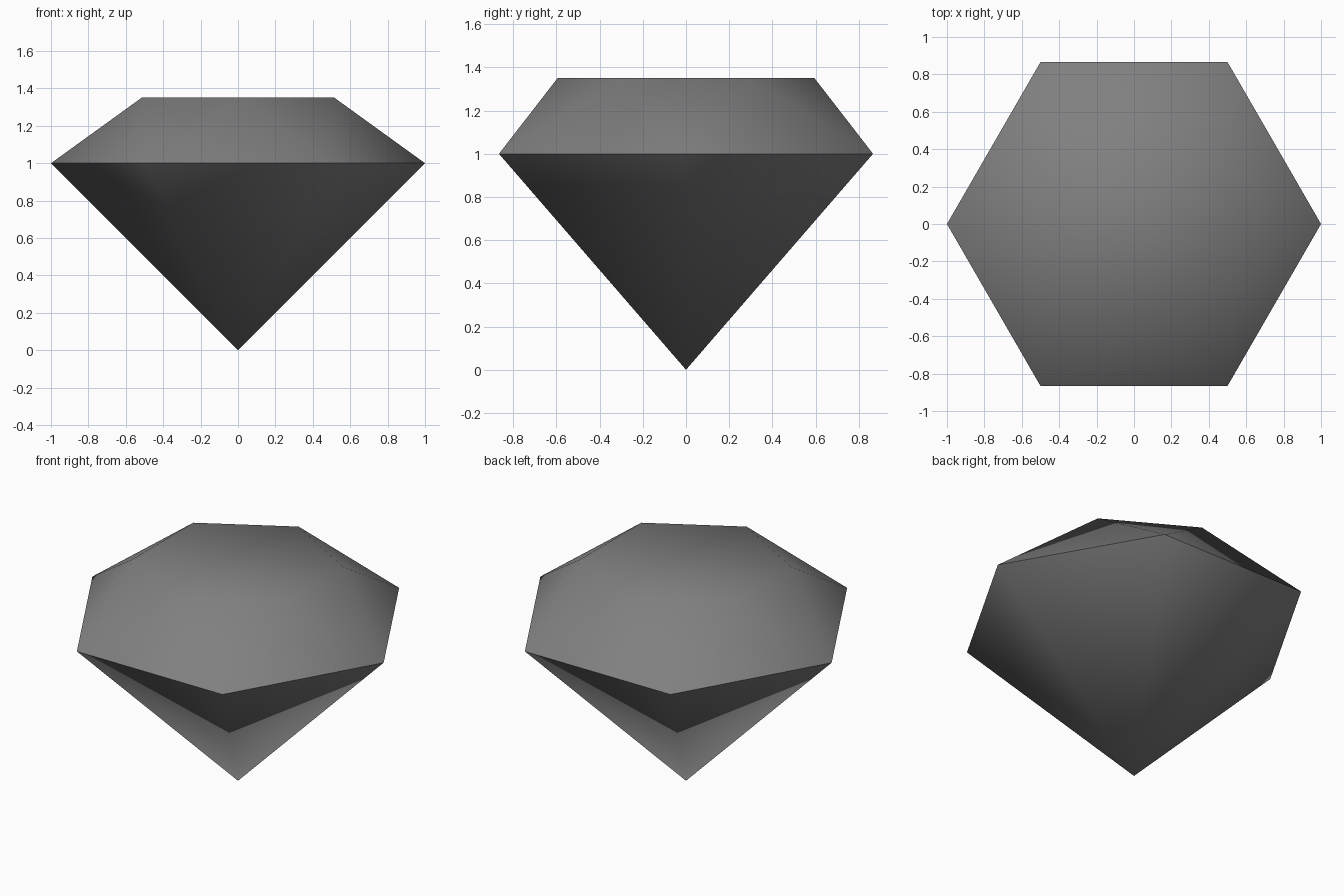
import bpy
import bmesh
from math import cos, sin, pi, radians

old = bpy.data.objects.get("Cube")
if old:
    bpy.data.objects.remove(old, do_unlink=True)

SIDES = 6
GIRDLE_RADIUS, GIRDLE_Z = 1.0, 1.0
TABLE_RADIUS, TABLE_Z = 0.595, 1.35


def make_material(name, color):
    mat = bpy.data.materials.new(name)
    mat.use_nodes = True
    mat.diffuse_color = color
    mat.node_tree.nodes["Principled BSDF"].inputs["Base Color"].default_value = color
    return mat


def ring(bm, radius, z, turn):
    """Regular ring of vertices, turned by a fraction of one side."""
    angles = [2 * pi * (i + turn) / SIDES for i in range(SIDES)]
    return [bm.verts.new((radius * cos(a), radius * sin(a), z)) for a in angles]


bm = bmesh.new()
tip = bm.verts.new((0, 0, 0))
girdle = ring(bm, GIRDLE_RADIUS, GIRDLE_Z, 0)
table = ring(bm, TABLE_RADIUS, TABLE_Z, 0.5)

for i in range(SIDES):
    j = (i + 1) % SIDES
    bm.faces.new((tip, girdle[j], girdle[i]))        # pavilion facet
    bm.faces.new((girdle[i], girdle[j], table[i]))   # crown facet on the girdle
    bm.faces.new((girdle[j], table[j], table[i]))    # crown facet on the table
bm.faces.new(table)                                  # flat table on top

mesh = bpy.data.meshes.new("gem")
bm.to_mesh(mesh)
bm.free()
mesh.materials.append(make_material("grey stone", (0.216, 0.216, 0.216, 1)))

gem = bpy.data.objects.new("gem", mesh)
bpy.context.collection.objects.link(gem)

# Soft facets, with only the girdle kept sharp
bpy.ops.object.select_all(action='DESELECT')
gem.select_set(True)
bpy.context.view_layer.objects.active = gem
bpy.ops.object.shade_smooth_by_angle(angle=radians(65))
